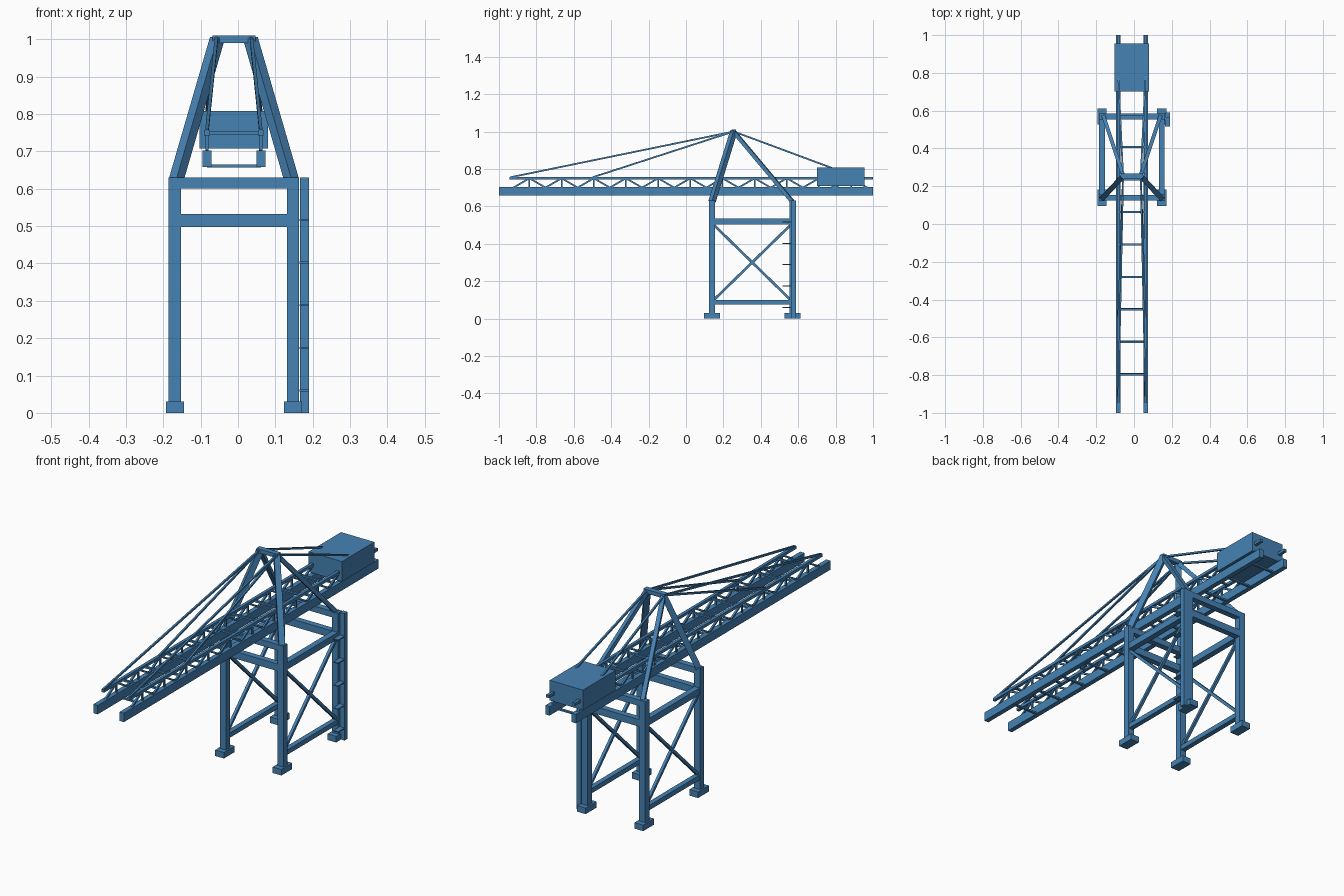
import bpy
from mathutils import Vector

cube = bpy.data.objects.get("Cube")
if cube:
    bpy.data.objects.remove(cube, do_unlink=True)

steel = bpy.data.materials.new("steel_blue")
steel.use_nodes = True
COLOUR = (0.061, 0.223, 0.456, 1)
steel.diffuse_color = COLOUR
steel.node_tree.nodes["Principled BSDF"].inputs["Base Color"].default_value = COLOUR

CX = -0.011  # centre line of the crane; the ladder tower sits outside it
SIDES = (("left", 1), ("right", -1))


def block(name, centre, size):
    bpy.ops.mesh.primitive_cube_add(size=1, location=(CX + centre[0], centre[1], centre[2]))
    ob = bpy.context.object
    ob.name = name
    ob.scale = size
    ob.data.materials.append(steel)
    return ob


def bar(name, a, b, width, depth=None):
    """Square bar running from point a to point b."""
    a, b = Vector(a), Vector(b)
    ob = block(name, (a + b) / 2, (width, depth or width, (b - a).length))
    ob.rotation_euler = (b - a).to_track_quat("Z", "Y").to_euler()
    return ob


# Portal frame
LEG_X, FRONT, BACK, TOP = 0.158, 0.139, 0.569, 0.63
MID = (FRONT + BACK) / 2
SPAN = BACK - FRONT
for end, y in (("front", FRONT), ("back", BACK)):
    for side, s in SIDES:
        block(f"{end}_{side}_leg", (s * LEG_X, y, TOP / 2), (0.033, 0.032, TOP))
        block(f"{end}_{side}_foot", (s * LEG_X, y, 0.015), (0.048, 0.085, 0.03))
    block(f"{end}_upper_beam", (0, y, 0.615), (2 * LEG_X, 0.03, 0.03))
    block(f"{end}_lower_beam", (0, y, 0.515), (2 * LEG_X, 0.03, 0.035))

# Side beams and cross bracing
for side, s in SIDES:
    x = s * LEG_X
    block(f"{side}_side_beam", (x, MID, 0.518), (0.03, SPAN, 0.033))
    block(f"{side}_sill_beam", (x, MID, 0.088), (0.025, SPAN, 0.024))
    bar(f"{side}_brace_rising", (x, FRONT, 0.09), (x, BACK, 0.51), 0.014)
    bar(f"{side}_brace_falling", (x, FRONT, 0.51), (x, BACK, 0.09), 0.014)

# A-frame tower
APEX_Y, APEX_Z = 0.255, 1.0
block("apex_beam", (0, APEX_Y, APEX_Z), (0.115, 0.026, 0.02))
for side, s in SIDES:
    apex = (s * 0.045, APEX_Y, APEX_Z)
    bar(f"{side}_front_mast", (s * 0.154, FRONT, 0.625), apex, 0.028)
    bar(f"{side}_back_mast", (s * 0.15, BACK, 0.625), apex, 0.02)

# Boom: girders, upper chords and lattice
GIRDER_X, CHORD_Z, BASE_Z, PITCH = 0.072, 0.75, 0.70, 0.172
for side, s in SIDES:
    x = s * GIRDER_X
    block(f"{side}_girder", (x, 0, 0.68), (0.024, 2, 0.044))
    block(f"{side}_chord", (x, 0.028, CHORD_Z), (0.015, 1.944, 0.014))
    for i in range(11):
        y = -0.837 + i * PITCH
        bar(f"{side}_lattice_post", (x, y, BASE_Z), (x, y, CHORD_Z), 0.008)
        for d in (-0.5, 0.5):
            bar(f"{side}_lattice_diagonal", (x, y + d * PITCH, BASE_Z), (x, y, CHORD_Z), 0.009)
for i in range(11):
    y = -0.796 + i * PITCH
    block("lower_tie", (0, y, 0.661), (2 * GIRDER_X, 0.012, 0.008))
    block("upper_tie", (0, y, CHORD_Z), (2 * GIRDER_X, 0.01, 0.009))

# Machinery house
block("machinery_house", (0, 0.828, 0.758), (0.183, 0.255, 0.1))

# Stay rods
for side, s in SIDES:
    apex = (s * 0.047, APEX_Y, APEX_Z)
    for part, y, z in (("outer", -0.94, 0.755), ("inner", -0.5, 0.755), ("rear", 0.78, 0.805)):
        bar(f"{side}_{part}_stay", apex, (s * GIRDER_X, y, z), 0.009)

# Access tower with landings beside the back left leg
block("access_column", (0.189, 0.577, TOP / 2), (0.024, 0.024, TOP))
for i in range(5):
    block("access_landing", (0.188, 0.55, 0.06 + i * 0.114), (0.026, 0.07, 0.005))
